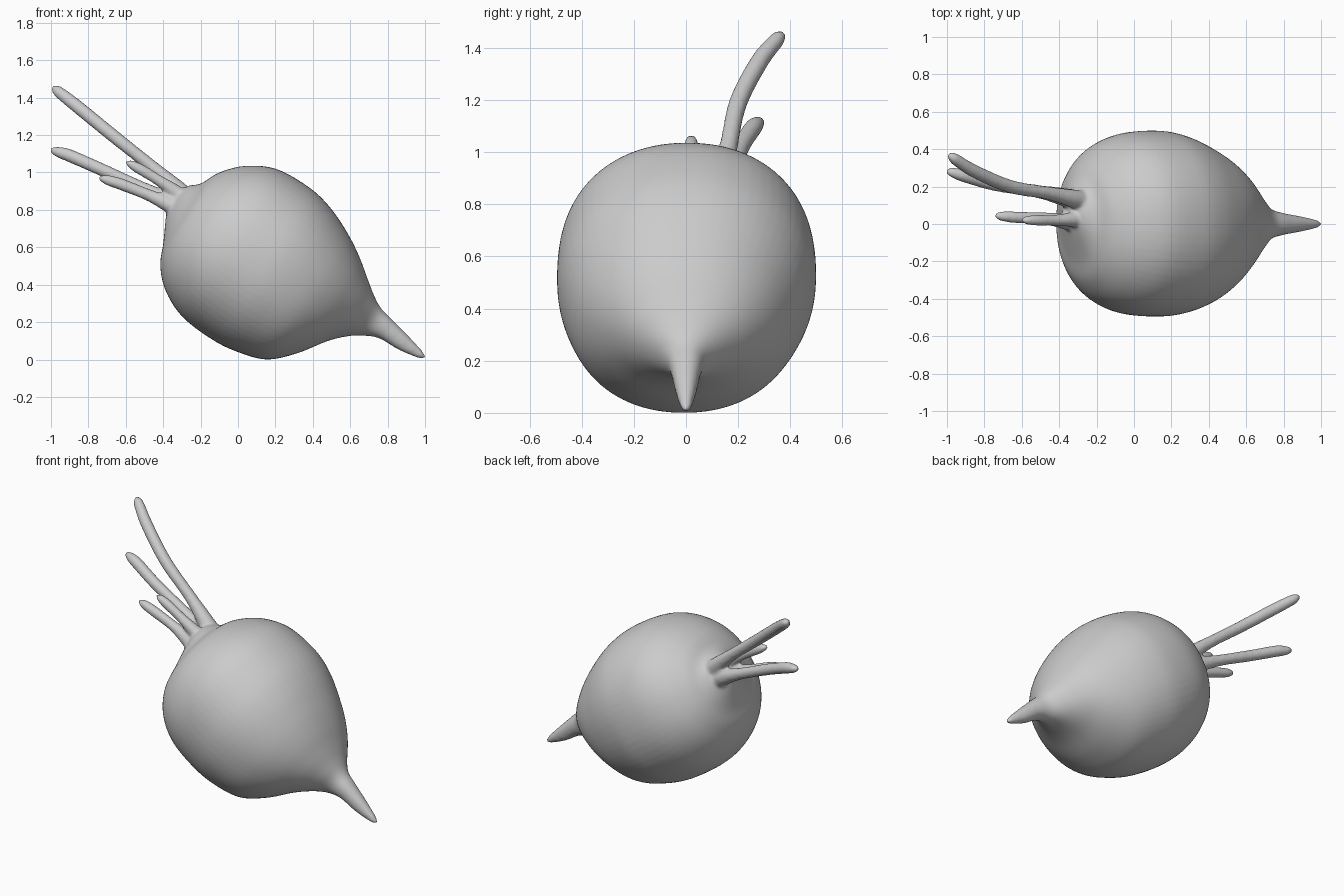
import bpy
import math
from mathutils import Vector

if "Cube" in bpy.data.objects:
    bpy.data.objects.remove(bpy.data.objects["Cube"])

parts = []


def spline(a, b, c, d, t):
    """Catmull-Rom blend between b and c."""
    return 0.5 * (2 * b + (c - a) * t + (2 * a - 5 * b + 4 * c - d) * t * t
                  + (3 * b - a - 3 * c + d) * t ** 3)


def rounded(x, power):
    return math.copysign(abs(x) ** power, x)


def loft(name, direction, stations, sides, steps, power=1.0):
    """Skin oval rings; a station is (x, y, z, radius in xz, radius in y)."""
    d = Vector(direction).normalized()
    v = Vector((0, 1, 0))
    v = (v - d * v.dot(d)).normalized()
    u = v.cross(d)
    s = [stations[0]] + stations + [stations[-1]]
    rings = []
    for i in range(1, len(s) - 2):
        for k in range(steps):
            rings.append([spline(*q, k / steps) for q in zip(*s[i - 1:i + 3])])
    rings.append(stations[-1])
    verts, faces = [], []
    for x, y, z, ru, rv in rings:
        for j in range(sides):
            a = 2 * math.pi * j / sides
            verts.append(Vector((x, y, z)) + u * ru * rounded(math.cos(a), power)
                         + v * rv * rounded(math.sin(a), power))
    for i in range(len(rings) - 1):
        for j in range(sides):
            k = (j + 1) % sides
            faces.append((i * sides + j, i * sides + k,
                          (i + 1) * sides + k, (i + 1) * sides + j))
    faces.append(tuple(reversed(range(sides))))
    last = (len(rings) - 1) * sides
    faces.append(tuple(range(last, last + sides)))
    me = bpy.data.meshes.new(name)
    me.from_pydata(verts, [], faces)
    me.shade_smooth()
    ob = bpy.data.objects.new(name, me)
    bpy.context.collection.objects.link(ob)
    parts.append(ob)


# Root: distance along tilted axis, upper edge, lower edge, half width, y shift
profile = [
    (-0.035, 0.04, -0.06, 0.04, 0.06), (0.0, 0.105, -0.13, 0.12, 0.05),
    (0.05, 0.15, -0.23, 0.22, 0.03), (0.10, 0.25, -0.34, 0.32, 0.01),
    (0.20, 0.355, -0.44, 0.42, 0.005), (0.35, 0.43, -0.508, 0.482, 0.003),
    (0.55, 0.44, -0.525, 0.497, 0.002), (0.70, 0.41, -0.508, 0.475, -0.003),
    (0.85, 0.345, -0.46, 0.42, -0.008), (0.97, 0.273, -0.345, 0.345, -0.005),
    (1.07, 0.197, -0.207, 0.25, 0), (1.15, 0.137, -0.125, 0.155, 0),
    (1.22, 0.097, -0.078, 0.085, 0), (1.30, 0.078, -0.045, 0.06, 0),
    (1.42, 0.05, -0.042, 0.042, 0), (1.53, 0.02, -0.024, 0.022, 0),
    (1.562, 0.004, -0.01, 0.008, 0)]
crown = Vector((-0.32, 0, 0.84))
axis = Vector((0.846, 0, -0.53))
up = Vector((0.53, 0, 0.846))
root = []
for t, hi, lo, w, y in profile:
    c = crown + axis * t + up * (hi + lo) / 2
    root.append((c.x, y, c.z, (hi - lo) / 2, w))
loft("root_body", axis, root, 64, 5, 0.94)


def stem(name, path, r):
    """Leaf stalk with a flared foot and a rounded end."""
    pts = [Vector(p) for p in path]
    end = (pts[-1] - pts[-2]).normalized()
    radii = [r * 1.7, r * 1.4] + [r] * (len(pts) - 2)
    tip = pts.pop()
    st = [(*p, q, q) for p, q in zip(pts, radii)]
    for back, f in ((1.8, 0.9), (0.8, 0.7), (0.2, 0.38), (0, 0.05)):
        st.append((*(tip - end * r * back), r * f, r * f))
    loft(name, Vector(path[-1]) - Vector(path[0]), st, 16, 4)


# Cut leaf stalks
stem("long_upper_stem", [(-0.25, 0.12, 0.83), (-0.32, 0.135, 0.905), (-0.46, 0.165, 1.03),
                         (-0.66, 0.20, 1.19), (-0.85, 0.28, 1.345), (-0.995, 0.37, 1.46)], 0.036)
stem("long_lower_stem", [(-0.29, 0.12, 0.79), (-0.38, 0.145, 0.85), (-0.52, 0.175, 0.92),
                         (-0.74, 0.21, 1.02), (-0.90, 0.255, 1.09), (-1.005, 0.285, 1.125)], 0.035)
stem("short_lower_stem", [(-0.27, 0.0, 0.78), (-0.37, 0.015, 0.83), (-0.48, 0.03, 0.88),
                          (-0.62, 0.035, 0.935), (-0.745, 0.045, 0.975)], 0.032)
stem("short_upper_stem", [(-0.25, 0.03, 0.82), (-0.32, 0.025, 0.885), (-0.42, 0.02, 0.955),
                          (-0.51, 0.02, 1.01), (-0.60, 0.02, 1.06)], 0.03)

# Fuse root and stalks into one skin and soften the joints
with bpy.context.temp_override(active_object=parts[0], object=parts[0],
                               selected_objects=parts, selected_editable_objects=parts):
    bpy.ops.object.join()
vegetable = parts[0]
vegetable.name = "root_vegetable"
fuse = vegetable.modifiers.new("fuse", 'REMESH')
fuse.mode = 'VOXEL'
fuse.voxel_size = 0.01
fuse.use_smooth_shade = True
soft = vegetable.modifiers.new("soften", 'SMOOTH')
soft.factor = 0.5
soft.iterations = 8
